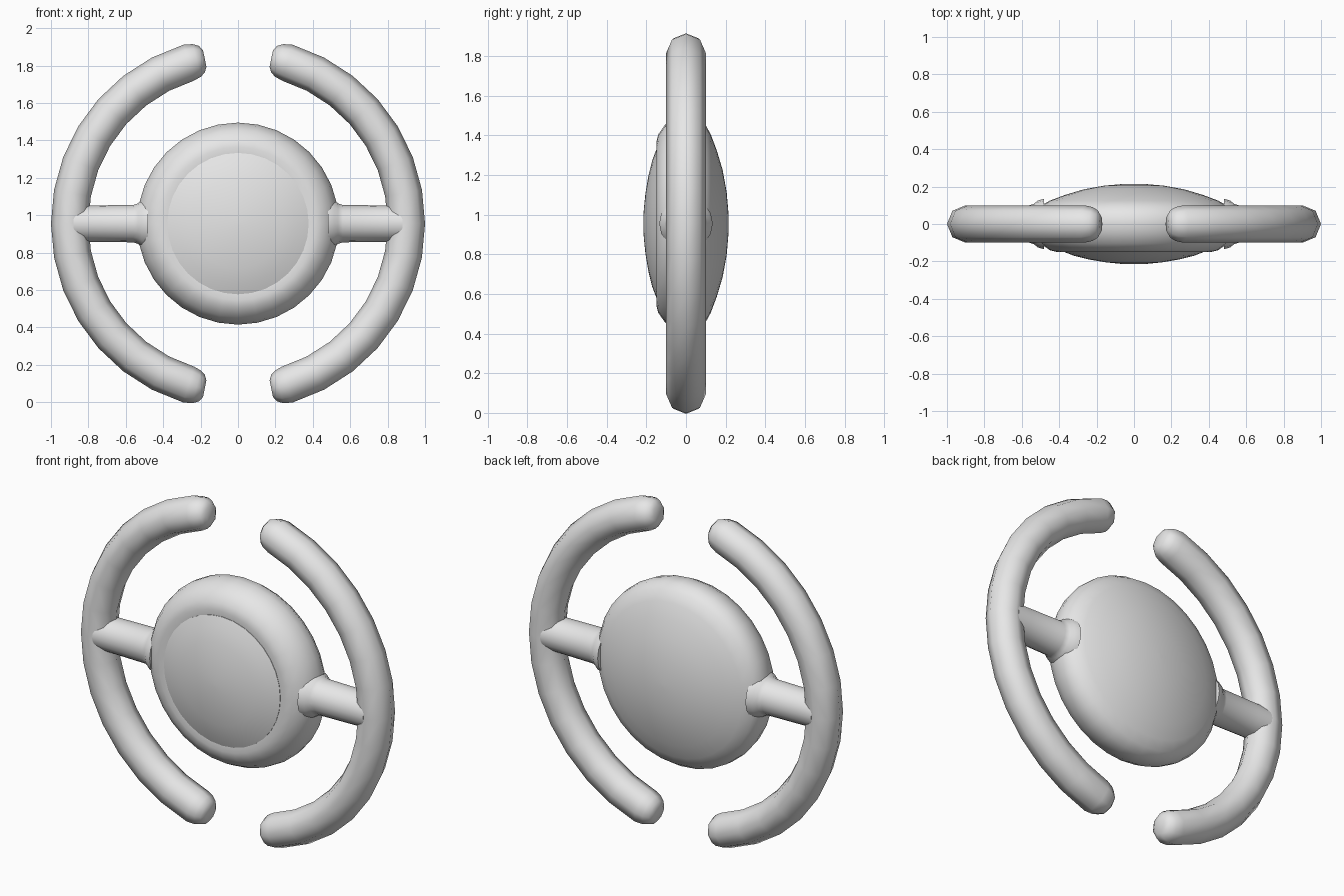
import bpy, bmesh, math
from mathutils import Vector, Matrix

if "Cube" in bpy.data.objects:
    bpy.data.objects.remove(bpy.data.objects["Cube"])

CZ = 0.955          # height of the wheel centre
grey = bpy.data.materials.new("grey")
grey.diffuse_color = (0.8, 0.8, 0.8, 1)
grey.use_nodes = True
grey.node_tree.nodes["Principled BSDF"].inputs["Base Color"].default_value = grey.diffuse_color


def finish(name, bm, angle=50):
    bmesh.ops.recalc_face_normals(bm, faces=bm.faces)
    me = bpy.data.meshes.new(name)
    bm.to_mesh(me)
    bm.free()
    me.materials.append(grey)
    ob = bpy.data.objects.new(name, me)
    bpy.context.collection.objects.link(ob)
    bpy.ops.object.select_all(action='DESELECT')
    ob.select_set(True)
    bpy.context.view_layer.objects.active = ob
    bpy.ops.object.shade_smooth_by_angle(angle=math.radians(angle))
    return ob


def loft(bm, rings):
    """Skin closed rings of points and cap both ends."""
    loops = [[bm.verts.new(p) for p in r] for r in rings]
    n = len(loops[0])
    for a, b in zip(loops, loops[1:]):
        for i in range(n):
            j = (i + 1) % n
            bm.faces.new((a[i], a[j], b[j], b[i]))
    bm.faces.new(loops[0])
    bm.faces.new(loops[-1])


def circle(n, r, center, u, v):
    return [center + (u * math.cos(2 * math.pi * i / n) + v * math.sin(2 * math.pi * i / n)) * r
            for i in range(n)]


def revolve(name, profile, n=32):
    """Lathe (radius, y) pairs about the front-back axis of the wheel."""
    bm = bmesh.new()
    loft(bm, [circle(n, r, Vector((0, y, CZ)), Vector((1, 0, 0)), Vector((0, 0, 1)))
              for r, y in profile])
    return finish(name, bm)


# Domed hub body and front cover
revolve("hub", [(0.375, -0.145), (0.41, -0.15), (0.45, -0.14), (0.50, -0.105), (0.53, -0.05),
                (0.54, 0.0), (0.535, 0.05), (0.505, 0.095), (0.45, 0.125), (0.37, 0.155),
                (0.27, 0.185), (0.16, 0.205), (0.07, 0.213), (0.01, 0.215)])
revolve("hub_cover", [(0.378, -0.12), (0.378, -0.148), (0.32, -0.17), (0.24, -0.19),
                      (0.15, -0.205), (0.07, -0.213), (0.01, -0.215)])

for side, s in (("left", -1), ("right", 1)):
    # Curved grip with rounded tips: (angle from horizontal, tube radius)
    half = 74
    stations = [(-78.6, 0.045), (-77.6, 0.073), (-75.8, 0.09)]
    stations += [(-73 + 146 * i / 14, 0.1) for i in range(15)]
    stations += [(-a, r) for a, r in reversed(stations[:3])]
    bm = bmesh.new()
    rings = []
    for a, r in stations:
        t = math.radians(a)
        out = Vector((s * math.cos(t), 0, math.sin(t)))
        rings.append(circle(8, r, Vector((0, 0, CZ)) + out * 0.9, out, Vector((0, 1, 0))))
    loft(bm, rings)
    finish(side + "_grip", bm, 60)

    # Spoke flared where it meets the hub and the grip
    bm = bmesh.new()
    loft(bm, [circle(16, r, Vector((s * x, 0, CZ)), Vector((0, 1, 0)), Vector((0, 0, 1)))
              for x, r in ((0.48, 0.135), (0.515, 0.125), (0.535, 0.108), (0.56, 0.1),
                           (0.79, 0.097), (0.88, 0.097))])
    finish(side + "_spoke", bm)
